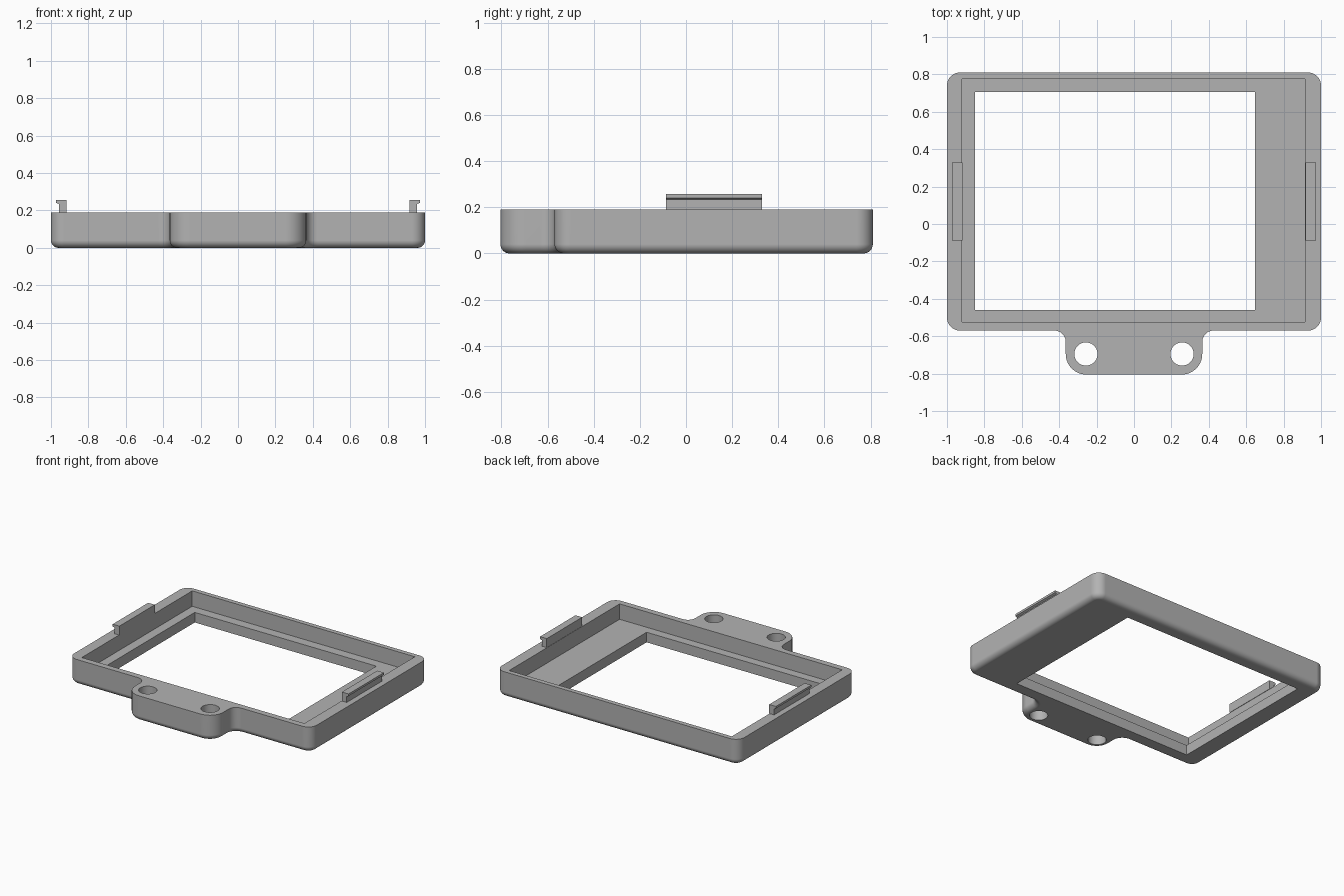
import bpy, bmesh, math

if "Cube" in bpy.data.objects:
    bpy.data.objects.remove(bpy.data.objects["Cube"])

grey = bpy.data.materials.new("plain grey")
grey.diffuse_color = (0.45, 0.45, 0.45, 1)
grey.use_nodes = True
grey.node_tree.nodes["Principled BSDF"].inputs["Base Color"].default_value = grey.diffuse_color

TOP, FLOOR, FILLET = 0.19, 0.075, 0.04


def make_object(name, bm):
    bmesh.ops.recalc_face_normals(bm, faces=bm.faces)
    mesh = bpy.data.meshes.new(name)
    bm.to_mesh(mesh)
    bm.free()
    mesh.materials.append(grey)
    ob = bpy.data.objects.new(name, mesh)
    bpy.context.collection.objects.link(ob)
    return ob


def loft(name, rings):
    """Join equal-length rings of points and cap both ends."""
    bm = bmesh.new()
    loops = [[bm.verts.new(p) for p in ring] for ring in rings]
    n = len(loops[0])
    for a, b in zip(loops, loops[1:]):
        for i in range(n):
            j = (i + 1) % n
            bm.faces.new((a[i], a[j], b[j], b[i]))
    bm.faces.new(loops[0][::-1])
    bm.faces.new(loops[-1])
    return make_object(name, bm)


def box(name, x0, x1, y0, y1, z0, z1):
    pts = [(x0, y0), (x1, y0), (x1, y1), (x0, y1)]
    return loft(name, [[(x, y, z) for x, y in pts] for z in (z0, z1)])


def outline(inset):
    """Frame outline with mounting tab; right half, then mirrored."""
    # arc centre x, y, radius, start angle, end angle
    arcs = [(0.255, -0.695, 0.11 - inset, -90, 0),
            (0.425, -0.63, 0.06 + inset, 180, 90),
            (0.93, -0.50, 0.07 - inset, -90, 0),
            (0.93, 0.74, 0.07 - inset, 0, 90)]
    half = []
    for cx, cy, r, a0, a1 in arcs:
        for k in range(11):
            a = math.radians(a0 + (a1 - a0) * k / 10)
            half.append((cx + r * math.cos(a), cy + r * math.sin(a)))
    return half + [(-x, y) for x, y in reversed(half)]


# frame body with a rounded bottom edge
rings = []
for k in range(9):
    a = math.radians(90 * k / 8)
    z = FILLET * (1 - math.cos(a))
    rings.append([(x, y, z) for x, y in outline(FILLET * (1 - math.sin(a)))])
rings.append([(x, y, TOP) for x, y in outline(0)])
frame = loft("frame", rings)

# recess, window and screw hole cutters
cutters = [box("recess_cutter", -0.92, 0.915, -0.525, 0.775, FLOOR, 0.4),
           box("window_cutter", -0.85, 0.647, -0.46, 0.705, -0.2, 0.3)]
for side in (-1, 1):
    ring = [(side * 0.257 + 0.062 * math.cos(t), -0.695 + 0.062 * math.sin(t))
            for t in (math.tau * k / 40 for k in range(40))]
    cutters.append(loft("hole_cutter", [[(x, y, z) for x, y in ring] for z in (-0.2, 0.4)]))

bpy.context.view_layer.objects.active = frame
frame.select_set(True)
for c in cutters:
    m = frame.modifiers.new("cut", "BOOLEAN")
    m.operation, m.solver, m.object = "DIFFERENCE", "EXACT", c
    bpy.ops.object.modifier_apply(modifier=m.name)
    bpy.data.objects.remove(c)
bpy.ops.object.shade_smooth_by_angle(angle=math.radians(30))
weighted = frame.modifiers.new("even shading", "WEIGHTED_NORMAL")
weighted.keep_sharp = True

# snap clips with an outward hook, standing on the side walls
profile = [(0.917, TOP), (0.957, TOP), (0.957, 0.234), (0.972, 0.241),
           (0.972, 0.257), (0.917, 0.257)]
for side, name in ((-1, "left_clip"), (1, "right_clip")):
    loft(name, [[(side * x, y, z) for x, z in profile] for y in (-0.087, 0.33)])
